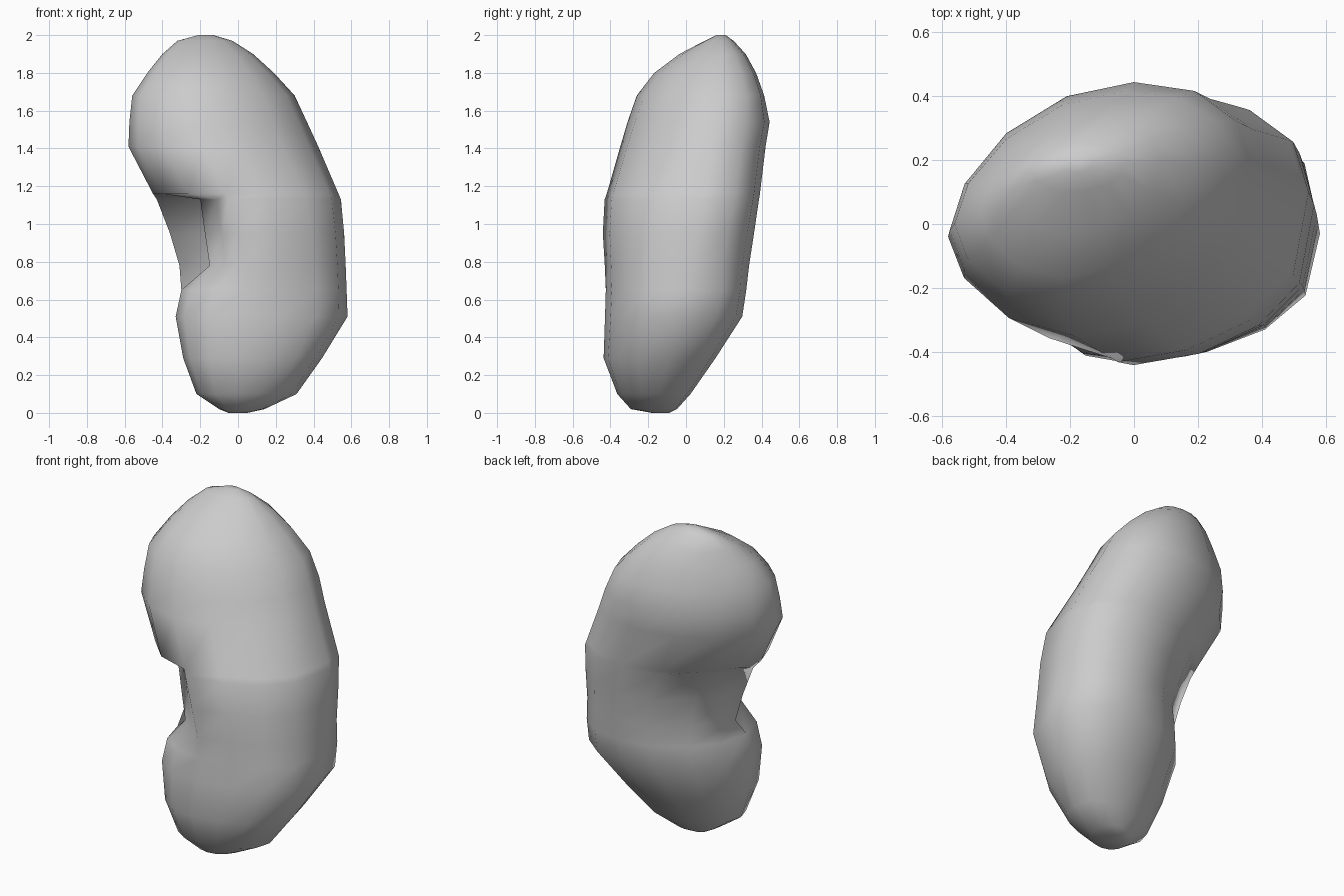
import bpy, bmesh, math

# Level slices from bottom to top:
# z, left x, right x, front y, back y, y at left edge, y at right edge
SLICES = [
    (0.00, -0.05, 0.05, -0.18, -0.09, -0.14, -0.13),
    (0.02, -0.10, 0.14, -0.29, -0.05, -0.19, -0.15),
    (0.10, -0.22, 0.31, -0.36, 0.02, -0.21, -0.14),
    (0.29, -0.29, 0.445, -0.43, 0.15, -0.20, -0.09),
    (0.51, -0.33, 0.58, -0.42, 0.29, -0.17, -0.03),
    (0.65, -0.30, 0.575, -0.415, 0.31, -0.15, 0.00),
    (0.78, -0.31, 0.57, -0.42, 0.325, -0.13, 0.03),
    (0.95, -0.36, 0.562, -0.43, 0.35, -0.11, 0.06),
    (1.13, -0.43, 0.545, -0.42, 0.375, -0.08, 0.10),
    (1.16, -0.45, 0.532, -0.413, 0.38, -0.075, 0.105),
    (1.41, -0.58, 0.425, -0.34, 0.41, -0.04, 0.14),
    (1.54, -0.575, 0.365, -0.30, 0.43, -0.02, 0.17),
    (1.68, -0.56, 0.30, -0.25, 0.40, 0.00, 0.19),
    (1.80, -0.48, 0.19, -0.16, 0.36, 0.04, 0.19),
    (1.90, -0.40, 0.08, -0.03, 0.31, 0.10, 0.19),
    (1.97, -0.32, -0.03, 0.10, 0.25, 0.16, 0.19),
    (2.00, -0.21, -0.13, 0.16, 0.21, 0.18, 0.19),
]
SIDES = 14
# Pocket slices by height: front lip x
POCKET = {0.78: -0.15, 0.95: -0.175, 1.13: -0.20}


def fullness(z, c, s):
    """Roundness of one quarter of a slice: below 1 is boxier, above 1 leaner."""
    if s < 0:
        if c > 0:
            return 0.65 if 0.25 < z < 1.3 else 0.9
        return 1.25 if z > 1.15 else 0.85
    if c > 0:
        return 0.8 if z < 0.7 else 0.95
    return 1.15 if z > 0.7 else 0.95


def slice_points(z, left, right, front, back, y_left, y_right):
    mid_x, half_x = (left + right) / 2, (right - left) / 2
    mid_y = (y_left + y_right) / 2
    points = []
    for k in range(SIDES):
        a = 2 * math.pi * k / SIDES
        c, s = math.cos(a), math.sin(a)
        base = mid_y + (y_right - y_left) / 2 * c
        reach = (back - mid_y) if s > 0 else (mid_y - front)
        y = base + reach * math.copysign(abs(s) ** fullness(z, c, s), s)
        points.append([mid_x + half_x * c, y, z])
    # Open pocket on the left: recessed floor between a back and a front lip
    if z in POCKET:
        m, lip = SIDES // 2, POCKET[z]
        points[m - 1] = [left, -0.03, z]
        points[m - 2][1] -= 0.03
        points[m] = [lip + 0.05, -0.10, z]
        points[m + 1] = [lip, -0.29, z]
        points[m + 2] = [lip + 0.09, -0.36, z]
    return points


# Body lofted through the slices
bm = bmesh.new()
rings = [[bm.verts.new(p) for p in slice_points(*s)] for s in SLICES]
for a, b in zip(rings, rings[1:]):
    for k in range(SIDES):
        n = (k + 1) % SIDES
        bm.faces.new((a[k], a[n], b[n], b[k]))

# Closed top and bottom
bm.faces.new(rings[0])
bm.faces.new(rings[-1])
bmesh.ops.recalc_face_normals(bm, faces=bm.faces)
for f in bm.faces:
    f.smooth = True

mesh = bpy.data.meshes.new("kidney_body")
bm.to_mesh(mesh)
bm.free()
body = bpy.data.objects.new("kidney_body", mesh)
bpy.context.collection.objects.link(body)
